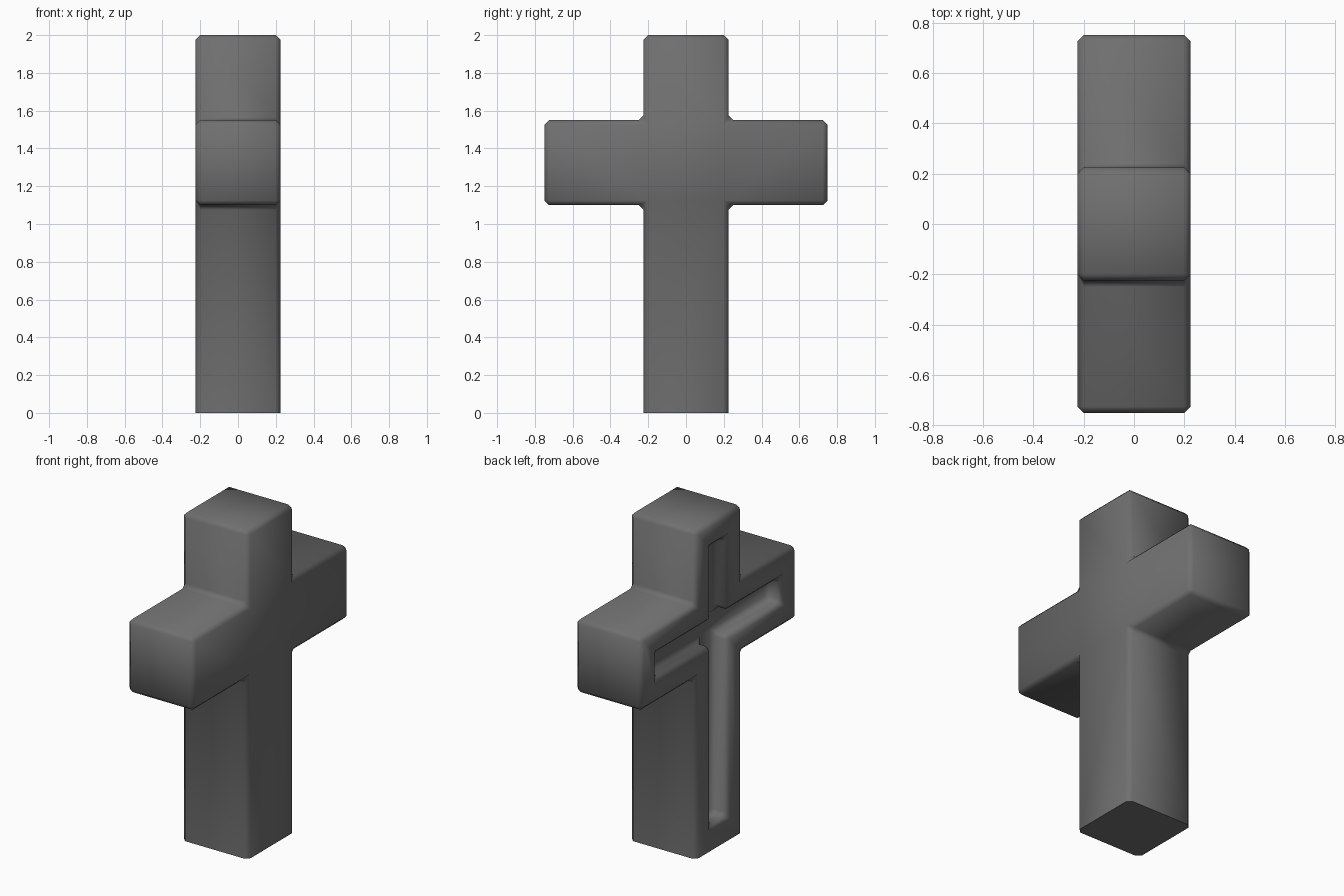
import bpy, bmesh
from mathutils import Vector

if "Cube" in bpy.data.objects:
    bpy.data.objects.remove(bpy.data.objects["Cube"])

HALF = 0.225      # half thickness of post and arms
ARM = 0.75        # arm reach
Z0, Z1, TOP = 1.1, 1.55, 2.0

stone = bpy.data.materials.new("dark grey")
stone.diffuse_color = (0.16, 0.16, 0.16, 1)
stone.use_nodes = True
stone.node_tree.nodes["Principled BSDF"].inputs["Base Color"].default_value = stone.diffuse_color

# Cross outline in the YZ plane: one half, mirrored for the other
half = [(HALF, 0), (HALF, Z0), (ARM, Z0), (ARM, Z1), (HALF, Z1), (HALF, TOP)]
outline = half + [(-y, z) for y, z in reversed(half)]

bm = bmesh.new()
face = bm.faces.new([bm.verts.new((-HALF, y, z)) for y, z in outline])
ext = bmesh.ops.extrude_face_region(bm, geom=[face], use_keep_orig=True)
moved = [g for g in ext["geom"] if isinstance(g, bmesh.types.BMVert)]
bmesh.ops.translate(bm, verts=moved, vec=(2 * HALF, 0, 0))
bmesh.ops.recalc_face_normals(bm, faces=bm.faces)

# Cross-shaped recess sunk into the -x side
side = min(bm.faces, key=lambda f: f.calc_center_median().x)
bmesh.ops.inset_region(bm, faces=[side], thickness=0.15, use_even_offset=True)
floor = bmesh.ops.extrude_discrete_faces(bm, faces=[side])["faces"][0]
bmesh.ops.translate(bm, verts=floor.verts, vec=(0.1, 0, 0))

# Chamfer every real edge except those round the base
bm.normal_update()
edges = [e for e in bm.edges
         if e.calc_face_angle(0) > 0.5 and max(v.co.z for v in e.verts) > 0.001]
bmesh.ops.bevel(bm, geom=edges, offset=0.025, segments=1, profile=0.5,
                affect='EDGES', clamp_overlap=True)

mesh = bpy.data.meshes.new("cross")
bm.to_mesh(mesh)
bm.free()
mesh.materials.append(stone)
cross = bpy.data.objects.new("cross", mesh)
bpy.context.collection.objects.link(cross)
bpy.context.view_layer.objects.active = cross
cross.select_set(True)
bpy.ops.object.shade_smooth_by_angle(angle=1.05)
